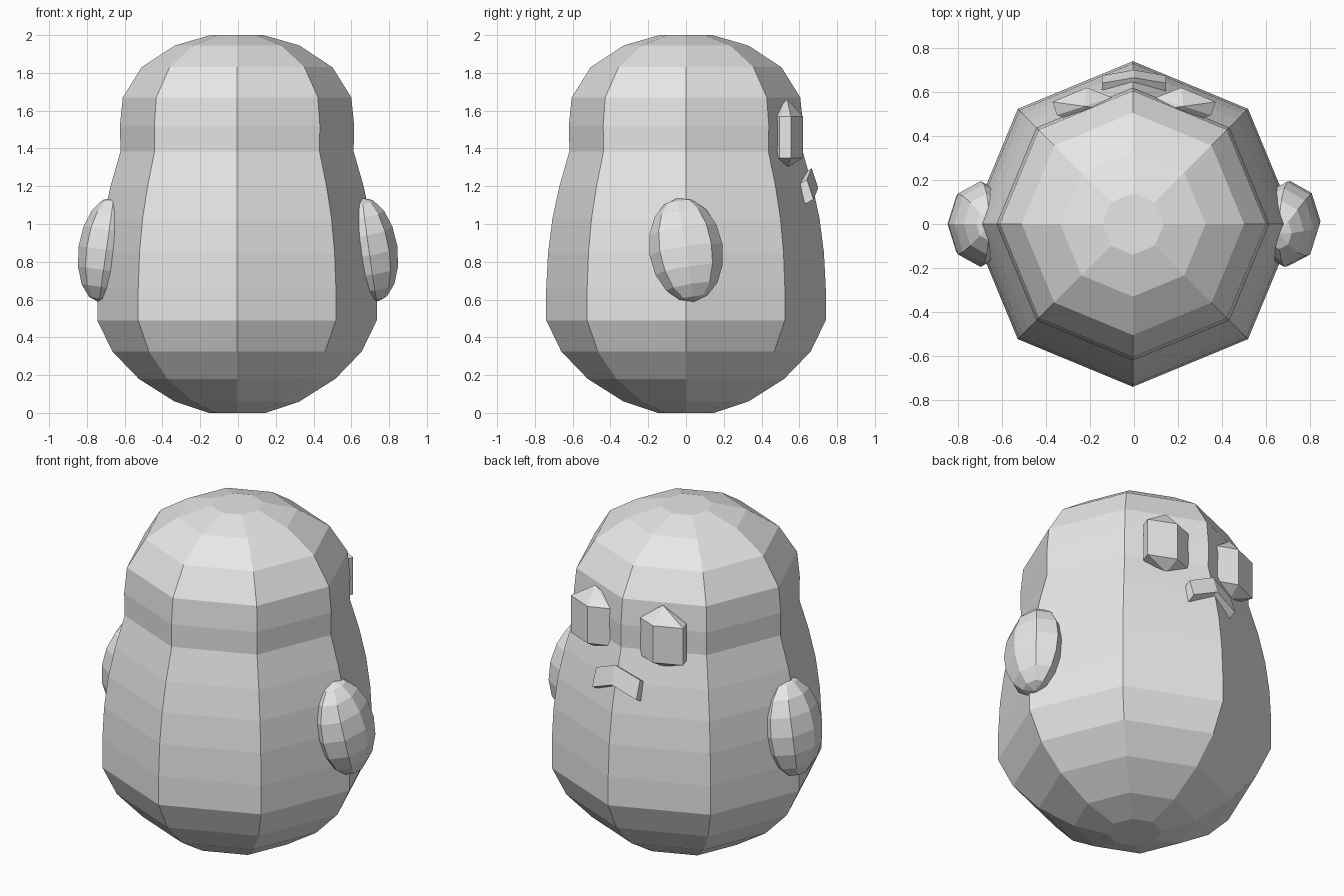
import bpy, bmesh
from math import radians, sin, cos, tau
from mathutils import Matrix, Vector

old = bpy.data.objects.get("Cube")
if old:
    bpy.data.objects.remove(old)

grey = bpy.data.materials.new("light_grey")
grey.use_nodes = True
grey.diffuse_color = (0.8, 0.8, 0.8, 1)
grey.node_tree.nodes["Principled BSDF"].inputs["Base Color"].default_value = (0.8, 0.8, 0.8, 1)


def finish(name, bm):
    bmesh.ops.recalc_face_normals(bm, faces=bm.faces)
    mesh = bpy.data.meshes.new(name)
    bm.to_mesh(mesh)
    bm.free()
    mesh.materials.append(grey)
    obj = bpy.data.objects.new(name, mesh)
    bpy.context.collection.objects.link(obj)
    return obj


def loft(name, sections):
    """Skin matching closed sections and cap both ends."""
    bm = bmesh.new()
    rings = [[bm.verts.new(p) for p in s] for s in sections]
    n = len(rings[0])
    for a, b in zip(rings, rings[1:]):
        for i in range(n):
            j = (i + 1) % n
            bm.faces.new((a[i], a[j], b[j], b[i]))
    bm.faces.new(rings[0])
    bm.faces.new(rings[-1])
    bmesh.ops.remove_doubles(bm, verts=bm.verts, dist=0.0001)
    return finish(name, bm)


# Eight-sided body: radius and height of each ring
profile = [(0.15, 0.0), (0.33, 0.06), (0.52, 0.18), (0.66, 0.325), (0.74, 0.49),
           (0.74, 0.66), (0.73, 0.85), (0.707, 1.03), (0.67, 1.2), (0.617, 1.385),
           (0.62, 1.52), (0.605, 1.67), (0.505, 1.83), (0.33, 1.945), (0.14, 2.0)]
loft("body", [[(r * cos(tau * i / 8) - 0.005, r * sin(tau * i / 8), z) for i in range(8)]
              for r, z in profile])

# Flattened arms, leaning out at the bottom
for side, name, twist in ((1, "left_arm", 9), (-1, "right_arm", 0)):
    bm = bmesh.new()
    bmesh.ops.create_uvsphere(bm, u_segments=8, v_segments=8, radius=1)
    place = (Matrix.Translation((side * 0.697, 0, 0.863))
             @ Matrix.Rotation(radians(twist), 4, 'X')
             @ Matrix.Rotation(radians(-8 * side), 4, 'Y')
             @ Matrix.Diagonal((0.148, 0.195, 0.28, 1)))
    bmesh.ops.transform(bm, matrix=place, verts=bm.verts)
    finish(name, bm)

# Six-sided eyes with pointed ends
centre = Vector((0.225, 0.535))
half = [Vector(p) - centre for p in ((0.1, 0.575), (0.215, 0.62), (0.37, 0.555))]
outline = half + [-p for p in half]
for side, name in ((1, "left_eye"), (-1, "right_eye")):
    loft(name, [[(side * (centre.x + p.x * s), centre.y + p.y * s, z) for p in outline]
                for s, z in ((0.02, 1.3), (1, 1.35), (1, 1.57), (0.02, 1.66))])

# Bent mouth strip, highest and furthest out in the middle
section = [(0.6, 1.21), (0.64, 1.235), (0.675, 1.13), (0.63, 1.105)]
loft("mouth", [[(x, y + out, z + up) for y, z in section]
               for x, out, up in ((-0.145, 0, 0), (0, 0.025, 0.06), (0.145, 0, 0))])
